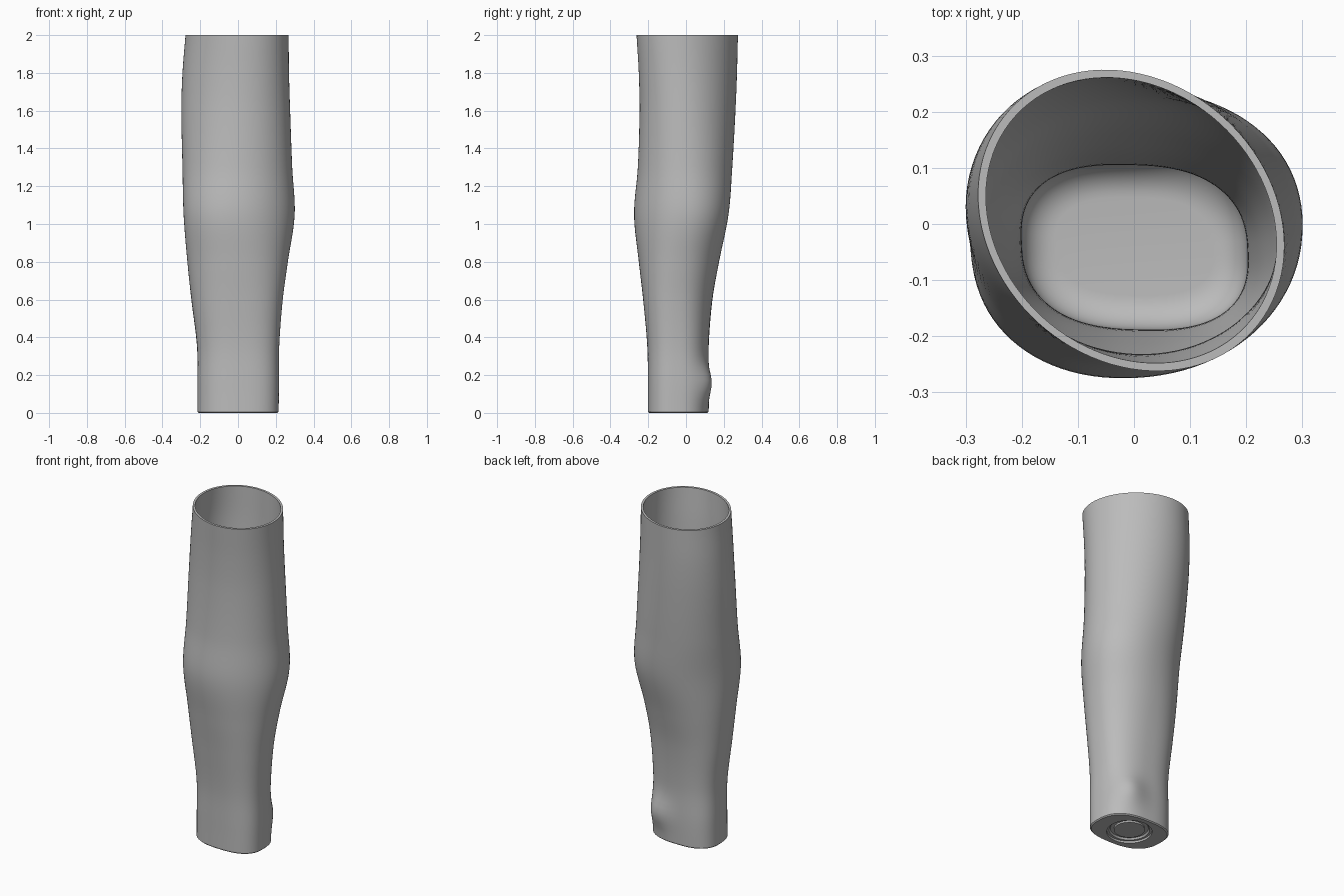
import bpy, bmesh, math
from mathutils import Vector

if "Cube" in bpy.data.objects:
    bpy.data.objects.remove(bpy.data.objects["Cube"])

SIDES, STEPS = 96, 60
WALL, FLOOR = 0.014, 0.05

# height, x min, x max, y min, y max, skew, squareness
SECTIONS = [
    (0.0, -.215, .215, -.202, .12, .10, 2.6),
    (0.15, -.215, .217, -.202, .122, .10, 2.6),
    (0.35, -.217, .218, -.205, .12, .10, 2.5),
    (0.6, -.247, .237, -.227, .14, .08, 2.35),
    (0.8, -.268, .264, -.25, .175, .02, 2.2),
    (1.05, -.288, .30, -.275, .225, -.08, 2.1),
    (1.3, -.294, .287, -.255, .245, 0, 2.05),
    (1.6, -.30, .276, -.246, .262, .09, 2),
    (1.8, -.294, .27, -.25, .27, .14, 2),
    (2.0, -.278, .268, -.262, .275, .17, 2),
]


def section_at(z):
    """Smoothly interpolate the section parameters at a height."""
    i = 0
    while i < len(SECTIONS) - 2 and z > SECTIONS[i + 1][0]:
        i += 1
    a, b = SECTIONS[i], SECTIONS[i + 1]
    before = SECTIONS[max(i - 1, 0)]
    after = SECTIONS[min(i + 2, len(SECTIONS) - 1)]
    h = b[0] - a[0]
    t = (z - a[0]) / h
    result = []
    for k in range(1, 7):
        m0 = (b[k] - before[k]) / (b[0] - before[0]) * h
        m1 = (after[k] - a[k]) / (after[0] - a[0]) * h
        result.append((2*t**3 - 3*t**2 + 1) * a[k] + (t**3 - 2*t**2 + t) * m0
                      + (3*t**2 - 2*t**3) * b[k] + (t**3 - t**2) * m1)
    return result


def outline(z, inset=0):
    """Skewed, slightly squared oval, with the wrist bone bump at the back left."""
    x0, x1, y0, y1, skew, power = section_at(z)
    points = []
    for i in range(SIDES):
        t = 2 * math.pi * i / SIDES
        c, s = math.cos(t), math.sin(t - skew)
        rx = math.copysign(abs(c) ** (2 / power), c)
        ry = math.copysign(abs(s) ** (2 / power), s)
        p = Vector(((x0 + x1) / 2 + rx * ((x1 - x0) / 2 - inset),
                    (y0 + y1) / 2 + ry * ((y1 - y0) / 2 - inset), z))
        distance = (p - Vector((.11, .10, .16))).length
        bump = 0.03 * math.exp(-(distance / 0.085) ** 2)
        points.append(p + Vector((.45, .9, 0)) * bump)
    return points


def circle(radius, z):
    # A round ring in the middle of the base
    return [Vector((radius * math.cos(2 * math.pi * i / SIDES),
                    -.04 + radius * math.sin(2 * math.pi * i / SIDES), z))
            for i in range(SIDES)]


def loft(name, rings, material):
    """Bridge successive rings and cap both ends."""
    bm = bmesh.new()
    loops = [[bm.verts.new(p) for p in ring] for ring in rings]
    for low, high in zip(loops, loops[1:]):
        for i in range(SIDES):
            j = (i + 1) % SIDES
            bm.faces.new((low[i], low[j], high[j], high[i]))
    bm.faces.new(list(reversed(loops[0])))
    bm.faces.new(loops[-1])
    bmesh.ops.recalc_face_normals(bm, faces=bm.faces)
    mesh = bpy.data.meshes.new(name)
    bm.to_mesh(mesh)
    bm.free()
    mesh.materials.append(material)
    obj = bpy.data.objects.new(name, mesh)
    bpy.context.collection.objects.link(obj)
    bpy.ops.object.select_all(action='DESELECT')
    obj.select_set(True)
    bpy.context.view_layer.objects.active = obj
    bpy.ops.object.shade_smooth_by_angle(angle=math.radians(35))
    return obj


grey = bpy.data.materials.new("light grey")
grey.use_nodes = True
colour = (0.5, 0.5, 0.5, 1)
grey.diffuse_color = colour
grey.node_tree.nodes["Principled BSDF"].inputs["Base Color"].default_value = colour

# Stepped round socket underneath, then the base and the outer wall
rings = [circle(.085, .012), circle(.085, .022), circle(.105, .022),
         circle(.112, .012), circle(.125, .012), circle(.125, 0)]
rings.append(outline(0, .006))
rings += [outline(.006 + 1.994 * i / STEPS) for i in range(STEPS + 1)]

# Inner wall from the rim down to the rounded floor
fillet = 0.06
for i in range(STEPS + 1):
    rings.append(outline(2 - (2 - FLOOR - fillet) * i / STEPS, WALL))
for i in range(1, 9):
    a = math.pi / 2 * i / 8
    rings.append(outline(FLOOR + fillet * (1 - math.sin(a)),
                         WALL + fillet * (1 - math.cos(a))))
loft("forearm_sleeve", rings, grey)
